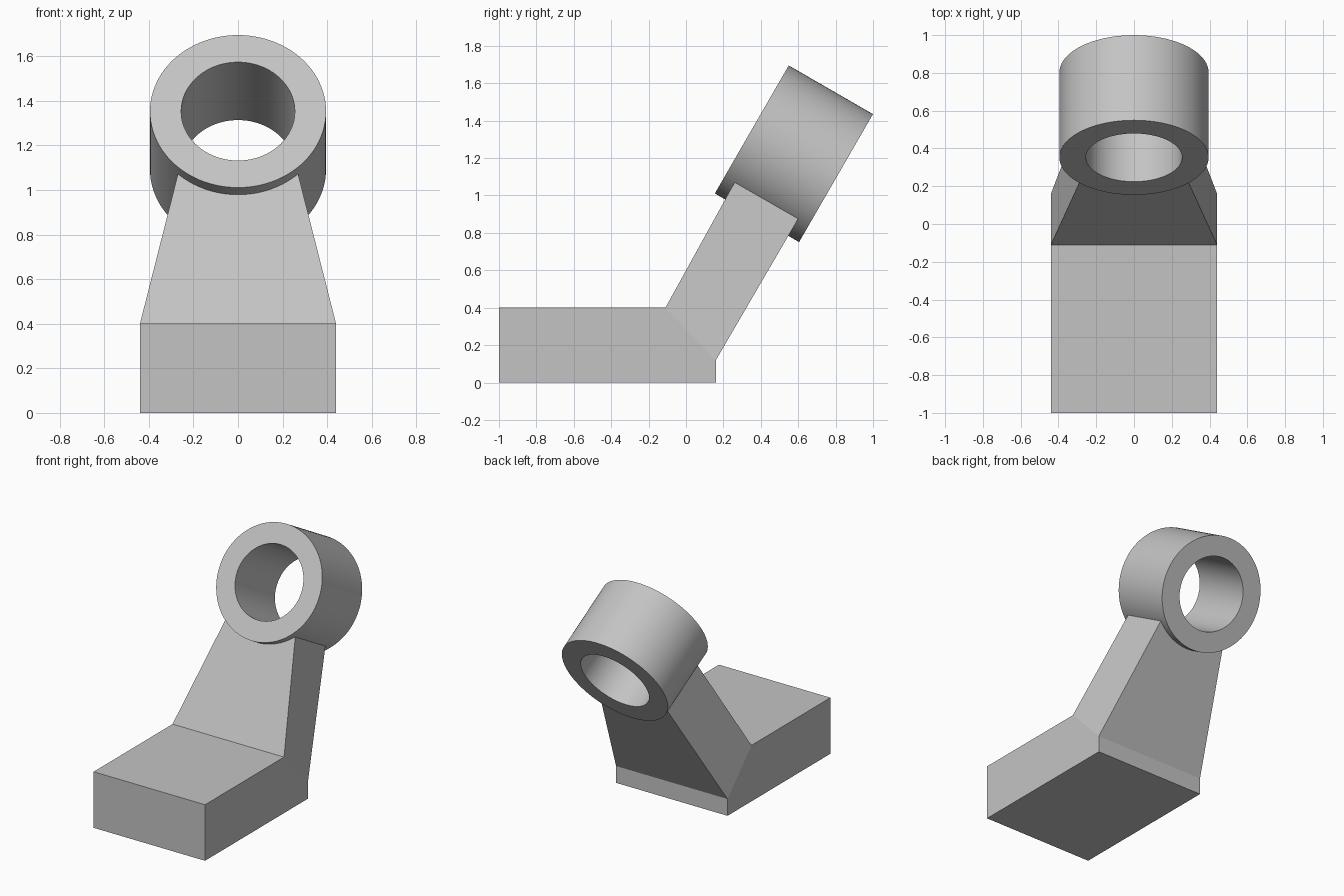
import bpy
import bmesh
from math import radians, tau
from mathutils import Matrix, Vector

cube = bpy.data.objects.get("Cube")
if cube:
    bpy.data.objects.remove(cube, do_unlink=True)

TILT = radians(-30)
RING_CENTRE = Vector((0, 0.577, 1.223))
RING_OUTER, RING_BORE, RING_HALF = 0.395, 0.255, 0.26

grey = bpy.data.materials.new("plain grey")
grey.use_nodes = True
colour = (0.55, 0.55, 0.55, 1)
grey.diffuse_color = colour
grey.node_tree.nodes["Principled BSDF"].inputs["Base Color"].default_value = colour


def finish(bm, name):
    bmesh.ops.recalc_face_normals(bm, faces=bm.faces)
    mesh = bpy.data.meshes.new(name)
    bm.to_mesh(mesh)
    bm.free()
    mesh.materials.append(grey)
    obj = bpy.data.objects.new(name, mesh)
    bpy.context.collection.objects.link(obj)
    return obj


# Foot and tapering arm: mirrored side outline, (half width, y, z)
outline = [(0.44, -1, 0), (0.44, 0.16, 0), (0.44, 0.16, 0.12),
           (0.27, 0.60, 0.875), (0.27, 0.26, 1.07),
           (0.44, -0.11, 0.4), (0.44, -1, 0.4)]
bm = bmesh.new()
left = [bm.verts.new((w, y, z)) for w, y, z in outline]
right = [bm.verts.new((-w, y, z)) for w, y, z in outline]
n = len(outline)
for i in range(n):
    j = (i + 1) % n
    bm.faces.new((left[i], left[j], right[j], right[i]))
for side in (left, right):
    bm.faces.new([side[i] for i in (0, 1, 2, 5, 6)])
    bm.faces.new([side[i] for i in (2, 3, 4, 5)])
bracket = finish(bm, "bracket")

# Ring: a rectangle spun around the tilted axis
bm = bmesh.new()
corners = [(RING_BORE, -RING_HALF), (RING_OUTER, -RING_HALF),
           (RING_OUTER, RING_HALF), (RING_BORE, RING_HALF)]
verts = [bm.verts.new((r, y, 0)) for r, y in corners]
edges = [bm.edges.new((verts[i], verts[(i + 1) % 4])) for i in range(4)]
bmesh.ops.spin(bm, geom=verts + edges, cent=(0, 0, 0), axis=(0, 1, 0),
               angle=tau, steps=96, use_merge=True)
bmesh.ops.remove_doubles(bm, verts=bm.verts, dist=0.0001)
bm.transform(Matrix.Translation(RING_CENTRE) @ Matrix.Rotation(TILT, 4, "X"))
ring = finish(bm, "ring")

# Fuse the ring onto the arm
union = bracket.modifiers.new("fuse_ring", "BOOLEAN")
union.operation = "UNION"
union.solver = "EXACT"
union.object = ring
bpy.ops.object.select_all(action="DESELECT")
bpy.context.view_layer.objects.active = bracket
bracket.select_set(True)
bpy.ops.object.modifier_apply(modifier=union.name)
bpy.data.objects.remove(ring, do_unlink=True)

# Smooth the round walls, keep the edges crisp
bpy.ops.object.shade_smooth_by_angle(angle=radians(10))
